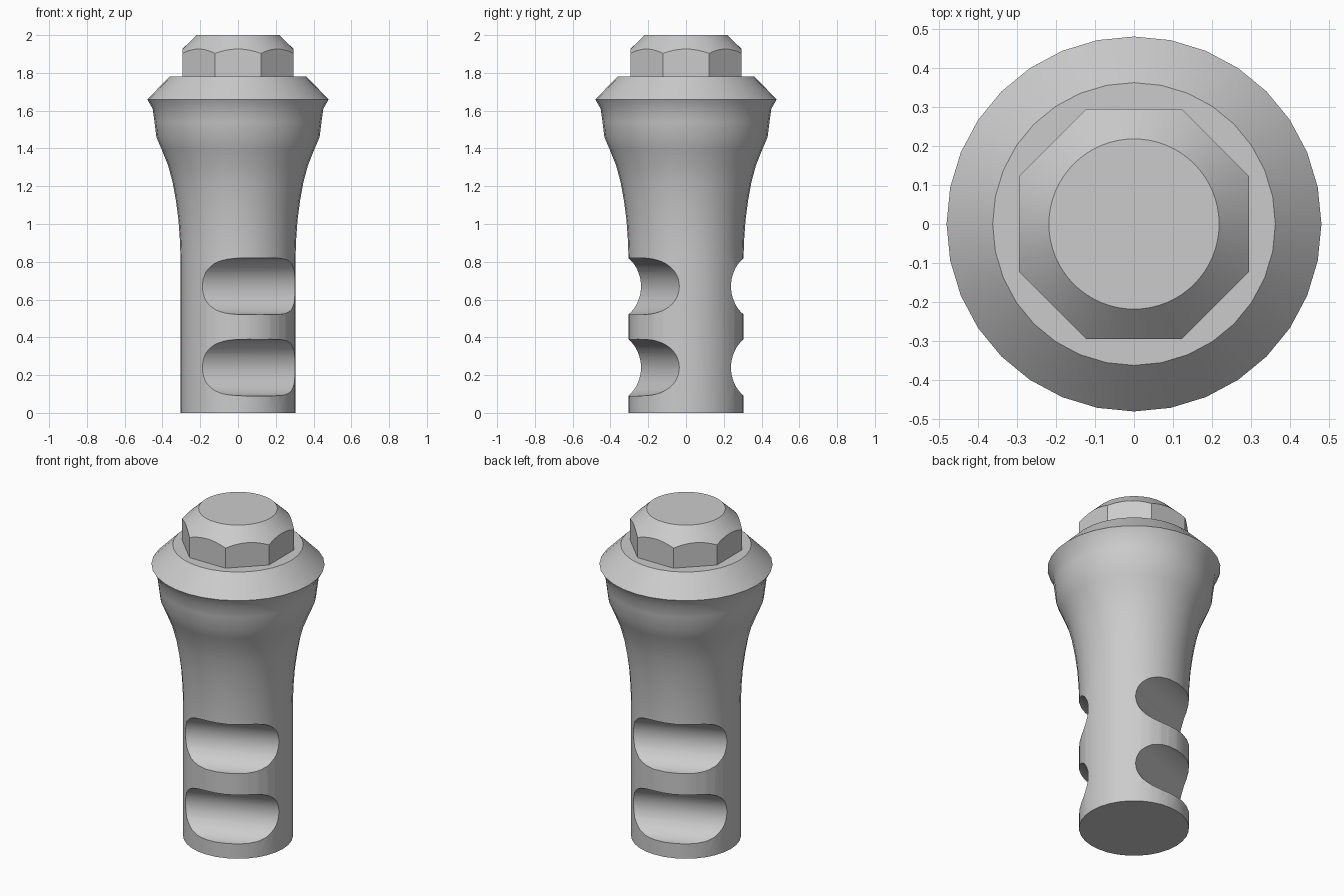
import bpy, bmesh, math
from mathutils import Matrix, Vector

cube = bpy.data.objects.get("Cube")
if cube:
    bpy.data.objects.remove(cube, do_unlink=True)

steel = bpy.data.materials.new("grey steel")
steel.use_nodes = True
GREY = (0.6, 0.6, 0.6, 1)
steel.diffuse_color = GREY
steel.node_tree.nodes["Principled BSDF"].inputs["Base Color"].default_value = GREY


def lathe(name, profile, sides, offset=0.0):
    """Closed solid of revolution from (radius, height) pairs."""
    bm = bmesh.new()
    rings = []
    for r, z in profile:
        angles = [offset + 2 * math.pi * i / sides for i in range(sides)]
        rings.append([bm.verts.new((r * math.cos(a), r * math.sin(a), z)) for a in angles])
    for low, high in zip(rings, rings[1:]):
        for i in range(sides):
            j = (i + 1) % sides
            bm.faces.new((low[i], low[j], high[j], high[i]))
    bm.faces.new(rings[0][::-1])
    bm.faces.new(rings[-1])
    mesh = bpy.data.meshes.new(name)
    bm.to_mesh(mesh)
    bm.free()
    mesh.materials.append(steel)
    obj = bpy.data.objects.new(name, mesh)
    bpy.context.collection.objects.link(obj)
    return obj


def select(obj):
    bpy.ops.object.select_all(action="DESELECT")
    obj.select_set(True)
    bpy.context.view_layer.objects.active = obj


def cut(obj, cutter, operation):
    """Apply a boolean and remove the cutter."""
    mod = obj.modifiers.new(operation, "BOOLEAN")
    mod.operation = operation
    mod.solver = "EXACT"
    mod.object = cutter
    select(obj)
    bpy.ops.object.modifier_apply(modifier=mod.name)
    bpy.data.objects.remove(cutter, do_unlink=True)


# Flared body with its bevelled collar
body = lathe("body", [
    (0.305, 0), (0.305, 0.84), (0.308, 0.92), (0.315, 1.02), (0.328, 1.12),
    (0.346, 1.22), (0.37, 1.31), (0.402, 1.39), (0.432, 1.46), (0.442, 1.54),
    (0.452, 1.61), (0.48, 1.66), (0.362, 1.78)], 32)

# Two pairs of round grooves across opposite sides
for height in (0.24, 0.67):
    for turn in (-67.5, 112.5):
        groove = lathe("groove_cutter", [(0.15, -0.6), (0.15, 0.6)], 48)
        groove.data.transform(
            Matrix.Rotation(math.radians(turn), 4, "Z")
            @ Matrix.Translation(Vector((0.298, 0, height)))
            @ Matrix.Rotation(math.pi / 2, 4, "X"))
        cut(body, groove, "DIFFERENCE")

# Octagonal nut with a conical chamfer
nut = lathe("nut", [(0.319, 1.78), (0.319, 2.0)], 8, math.pi / 8)
chamfer = lathe("chamfer_cutter", [(0.418, 1.7), (0.418, 1.808), (0.218, 2.0)], 64)
cut(nut, chamfer, "INTERSECT")

for part in (body, nut):
    select(part)
    bpy.ops.object.shade_smooth_by_angle(angle=math.radians(30))
